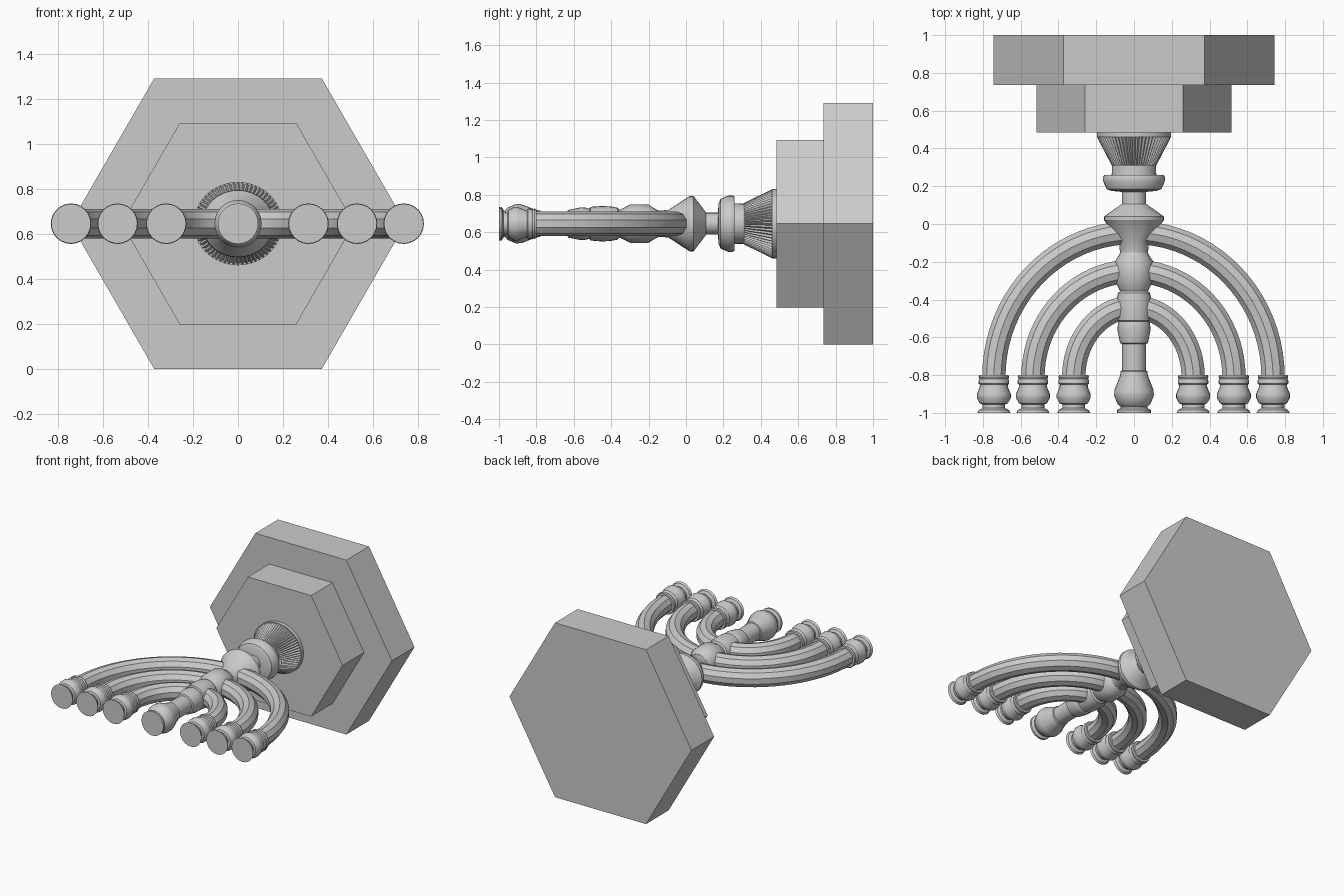
import bpy, bmesh
from math import sin, cos, pi, radians

if "Cube" in bpy.data.objects:
    bpy.data.objects.remove(bpy.data.objects["Cube"])

CZ = 0.645     # height of the central axis, which runs along y
CX = -0.003    # slight offset of the branches


def finish(name, rings, smooth=True, angle=32):
    """Skin a list of vertex rings, cap both ends, make an object."""
    bm = bmesh.new()
    loops = [[bm.verts.new(p) for p in ring] for ring in rings]
    n = len(loops[0])
    for a, b in zip(loops, loops[1:]):
        for i in range(n):
            j = (i + 1) % n
            bm.faces.new((a[i], a[j], b[j], b[i]))
    bm.faces.new(loops[0])
    bm.faces.new(loops[-1])
    bmesh.ops.recalc_face_normals(bm, faces=bm.faces)
    me = bpy.data.meshes.new(name)
    bm.to_mesh(me)
    bm.free()
    ob = bpy.data.objects.new(name, me)
    bpy.context.collection.objects.link(ob)
    if smooth:
        bpy.ops.object.select_all(action='DESELECT')
        ob.select_set(True)
        bpy.context.view_layer.objects.active = ob
        bpy.ops.object.shade_smooth_by_angle(angle=radians(angle))
    return ob


def turned(name, profile, cx=0.0, sides=24, squash=1.0, groove=1.0, smooth=True):
    """Lathe (y, radius) pairs about the y axis; groove < 1 pulls in every second vertex."""
    rings = []
    for y, r in profile:
        ring = []
        for i in range(sides):
            t = 2 * pi * i / sides
            q = r * (groove if i % 2 else 1)
            ring.append((cx + q * cos(t), y, CZ + q * squash * sin(t)))
        rings.append(ring)
    return finish(name, rings, smooth)


def arch(name, a, b, r=0.065, sides=10, steps=40):
    """Half-ellipse tube joining one left and one right branch."""
    rings = []
    for k in range(steps + 1):
        t = pi * k / steps
        nx, ny = cos(t) / a, sin(t) / b
        length = (nx * nx + ny * ny) ** 0.5
        nx, ny = nx / length, ny / length
        ring = []
        for i in range(sides):
            u = 2 * pi * i / sides + pi / 2
            ring.append((CX + a * cos(t) + nx * r * cos(u),
                         -0.81 + b * sin(t) + ny * r * cos(u),
                         CZ + r * sin(u)))
        rings.append(ring)
    return finish(name, rings)


# Two-step hexagonal base
turned("base_lower_step", [(0.735, 0.745), (1.0, 0.745)], sides=6, smooth=False)
turned("base_upper_step", [(0.485, 0.517), (0.74, 0.517)], sides=6, smooth=False)

# Fluted foot and its collar
turned("foot_collar", [(0.49, 0.197), (0.46, 0.197)], squash=0.94, sides=48)
turned("fluted_foot", [(0.462, 0.197), (0.31, 0.118)], squash=0.94, sides=120,
       groove=0.94, smooth=False)

# Stem knob, neck and double-cone knop
turned("stem_knob", [(0.32, 0.116), (0.26, 0.118), (0.26, 0.157), (0.25, 0.163),
                     (0.225, 0.163), (0.185, 0.145), (0.175, 0.12), (0.17, 0.064)],
       squash=0.92, sides=32)
turned("stem_neck", [(0.19, 0.064), (0.09, 0.064)], squash=0.92)
turned("double_cone_knop", [(0.107, 0.064), (0.04, 0.158), (0.02, 0.158),
                            (-0.095, 0.078), (-0.16, 0.074)], squash=0.94, sides=32)

# Central stem with swellings where the arches cross
turned("central_stem", [(-0.15, 0.072), (-0.165, 0.08), (-0.2, 0.102), (-0.3, 0.102),
                        (-0.355, 0.074), (-0.365, 0.085), (-0.4, 0.092),
                        (-0.45, 0.095), (-0.51, 0.09), (-0.515, 0.08), (-0.53, 0.085),
                        (-0.56, 0.088), (-0.63, 0.074), (-0.635, 0.064), (-0.80, 0.064)])
turned("central_cup", [(-0.775, 0.062), (-0.78, 0.071), (-0.80, 0.073), (-0.88, 0.104),
                       (-0.91, 0.105), (-0.955, 0.086), (-0.965, 0.072), (-0.975, 0.072),
                       (-0.985, 0.09), (-1.0, 0.09)])

# Nested arches with a cup at each end
CUP = [(-0.80, 0.06), (-0.80, 0.077), (-0.81, 0.081), (-0.82, 0.076), (-0.83, 0.081),
       (-0.845, 0.081), (-0.85, 0.074), (-0.865, 0.075), (-0.9, 0.09), (-0.92, 0.09),
       (-0.95, 0.074), (-0.955, 0.06), (-0.975, 0.06), (-0.985, 0.08), (-1.0, 0.088)]
for label, a, b in (("outer", 0.739, 0.765), ("middle", 0.532, 0.56), ("inner", 0.316, 0.37)):
    arch(label + "_arch", a, b)
    for side, s in (("left", -1), ("right", 1)):
        turned(f"{label}_cup_{side}", CUP, cx=CX + s * a)
